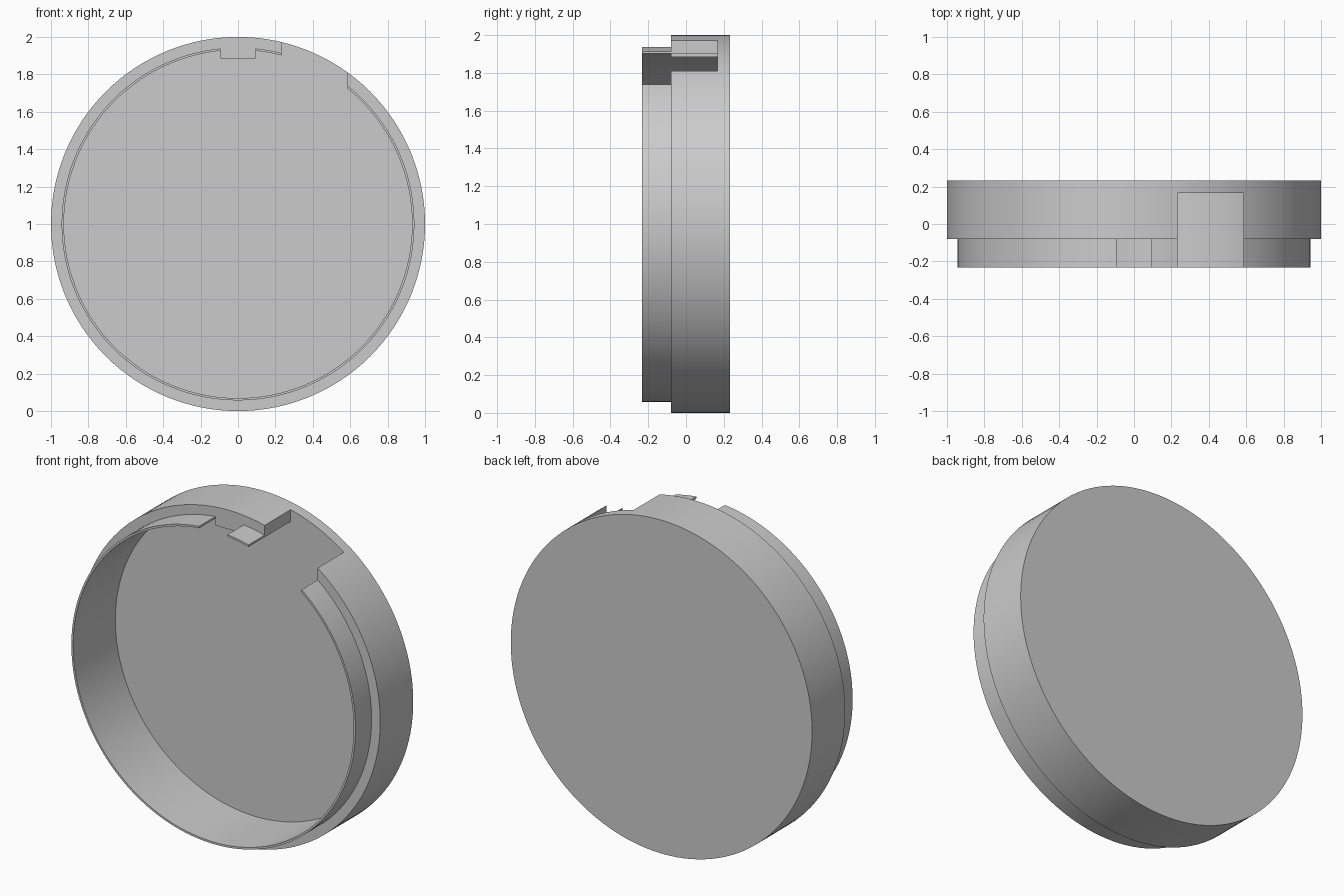
import bpy
import bmesh
import math
from mathutils import Vector

old = bpy.data.objects.get("Cube")
if old:
    bpy.data.objects.remove(old, do_unlink=True)

SEGMENTS = 128
BACK, FLOOR, STEP, FRONT = 0.233, 0.167, -0.08, -0.233
OUTER, LIP, INNER = 1.0, 0.943, 0.931
TAB_HALF = 0.094

grey = bpy.data.materials.new("light grey")
grey.use_nodes = True
grey.diffuse_color = (0.6, 0.6, 0.6, 1)
grey.node_tree.nodes["Principled BSDF"].inputs["Base Color"].default_value = (0.6, 0.6, 0.6, 1)


def make_object(name, bm):
    mesh = bpy.data.meshes.new(name)
    bm.to_mesh(mesh)
    bm.free()
    mesh.materials.append(grey)
    obj = bpy.data.objects.new(name, mesh)
    bpy.context.collection.objects.link(obj)
    return obj


def box(name, low, high):
    low, high = Vector(low), Vector(high)
    bm = bmesh.new()
    bmesh.ops.create_cube(bm, size=1)
    bmesh.ops.scale(bm, vec=high - low, verts=bm.verts)
    bmesh.ops.translate(bm, vec=(low + high) / 2, verts=bm.verts)
    return make_object(name, bm)


def combine(target, tool, operation):
    mod = target.modifiers.new(tool.name, "BOOLEAN")
    mod.operation = operation
    mod.solver = "EXACT"
    mod.object = tool
    bpy.ops.object.modifier_apply(modifier=mod.name)
    bpy.data.objects.remove(tool, do_unlink=True)


# Round cap: lathed cross-section with floor, wall and thin stepped lip
profile = [(0, BACK), (OUTER, BACK), (OUTER, STEP), (LIP, STEP),
           (LIP, FRONT), (INNER, FRONT), (INNER, FLOOR), (0, FLOOR)]
bm = bmesh.new()
verts = [bm.verts.new((r, y, 1)) for r, y in profile]
edges = [bm.edges.new(pair) for pair in zip(verts, verts[1:])]
bmesh.ops.spin(bm, geom=verts + edges, cent=(0, 0, 1), axis=(0, 1, 0),
               angle=math.tau, steps=SEGMENTS)
bmesh.ops.remove_doubles(bm, verts=bm.verts, dist=1e-4)
bmesh.ops.dissolve_limit(bm, angle_limit=math.radians(0.5),
                         verts=bm.verts, edges=bm.edges)
bmesh.ops.recalc_face_normals(bm, faces=bm.faces)
cap = make_object("round_cap", bm)
bpy.context.view_layer.objects.active = cap
cap.select_set(True)

# Gap in the lip, then the wide notch down to the floor
combine(cap, box("lip_gap", (-TAB_HALF, -0.4, 1.7), (TAB_HALF, STEP, 2.2)), "DIFFERENCE")
combine(cap, box("wall_notch", (0.2325, -0.4, 1.6), (0.585, FLOOR, 2.2)), "DIFFERENCE")

# Key block hanging from the wall behind the lip gap
combine(cap, box("key_block", (-TAB_HALF, STEP, 1.885), (TAB_HALF, 0.2, 1.965)), "UNION")

bpy.ops.object.select_all(action="DESELECT")
cap.select_set(True)
bpy.context.view_layer.objects.active = cap
bpy.ops.object.shade_smooth_by_angle(angle=math.radians(30))
